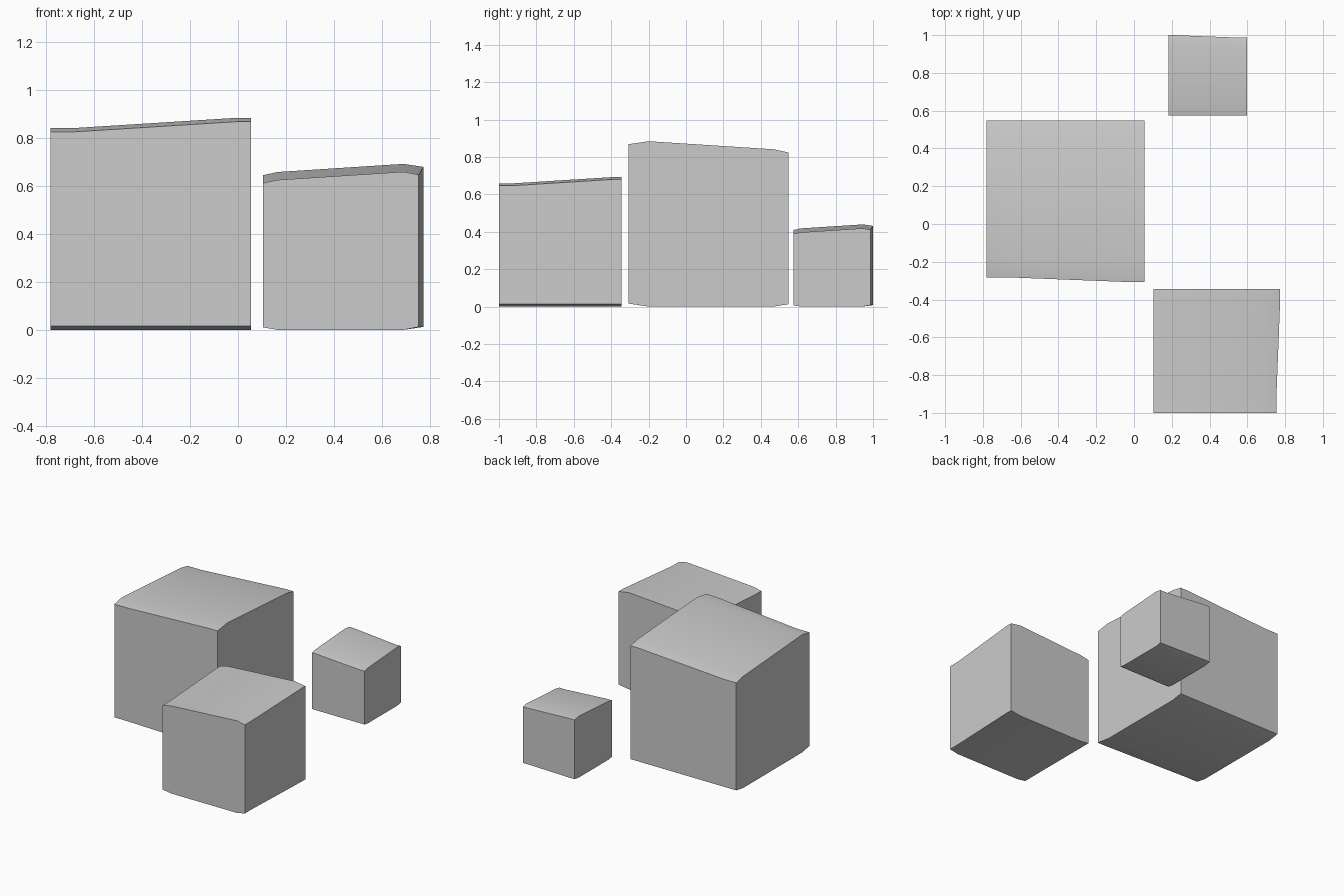
import bpy, bmesh, math

if "Cube" in bpy.data.objects:
    bpy.data.objects.remove(bpy.data.objects["Cube"])

# Stations along the block: (x, 0 = low end, 1 = high end)
STATIONS = [(-0.418, 0), (-0.315, 0), (0.353, 1), (0.418, 1)]


def section(t):
    """Chamfered, sloping cross-section (y, z) of the block."""
    drop = 0.042 * (1 - t)
    front = -0.428 + 0.026 * (1 - t)
    return [(front, 0.016), (-0.32, 0.0), (0.348, 0.0), (0.428, 0.013),
            (0.428, 0.824 - drop), (0.348, 0.841 - drop),
            (-0.32, 0.884 - drop), (front, 0.868 - drop)]


def block(name, location, turn, size):
    bm = bmesh.new()
    rings = [[bm.verts.new((x, y, z)) for y, z in section(t)] for x, t in STATIONS]
    for a, b in zip(rings, rings[1:]):
        for i in range(8):
            j = (i + 1) % 8
            bm.faces.new((a[i], a[j], b[j], b[i]))
    bm.faces.new(rings[0])
    bm.faces.new(rings[-1])
    bmesh.ops.recalc_face_normals(bm, faces=bm.faces)
    mesh = bpy.data.meshes.new(name)
    bm.to_mesh(mesh)
    bm.free()
    ob = bpy.data.objects.new(name, mesh)
    bpy.context.collection.objects.link(ob)
    ob.location = location
    ob.rotation_euler.z = math.radians(turn)
    ob.scale = (size, size, size)
    bpy.ops.object.select_all(action='DESELECT')
    ob.select_set(True)
    bpy.context.view_layer.objects.active = ob
    bpy.ops.object.shade_smooth_by_angle(angle=math.radians(30))


# Three copies of the same block, each turned a further quarter
block("large_block", (-0.363, 0.12, 0), 0, 1.0)
block("medium_block", (0.439, -0.672, 0), 90, 0.783)
block("small_block", (0.391, 0.787, 0), 180, 0.497)
